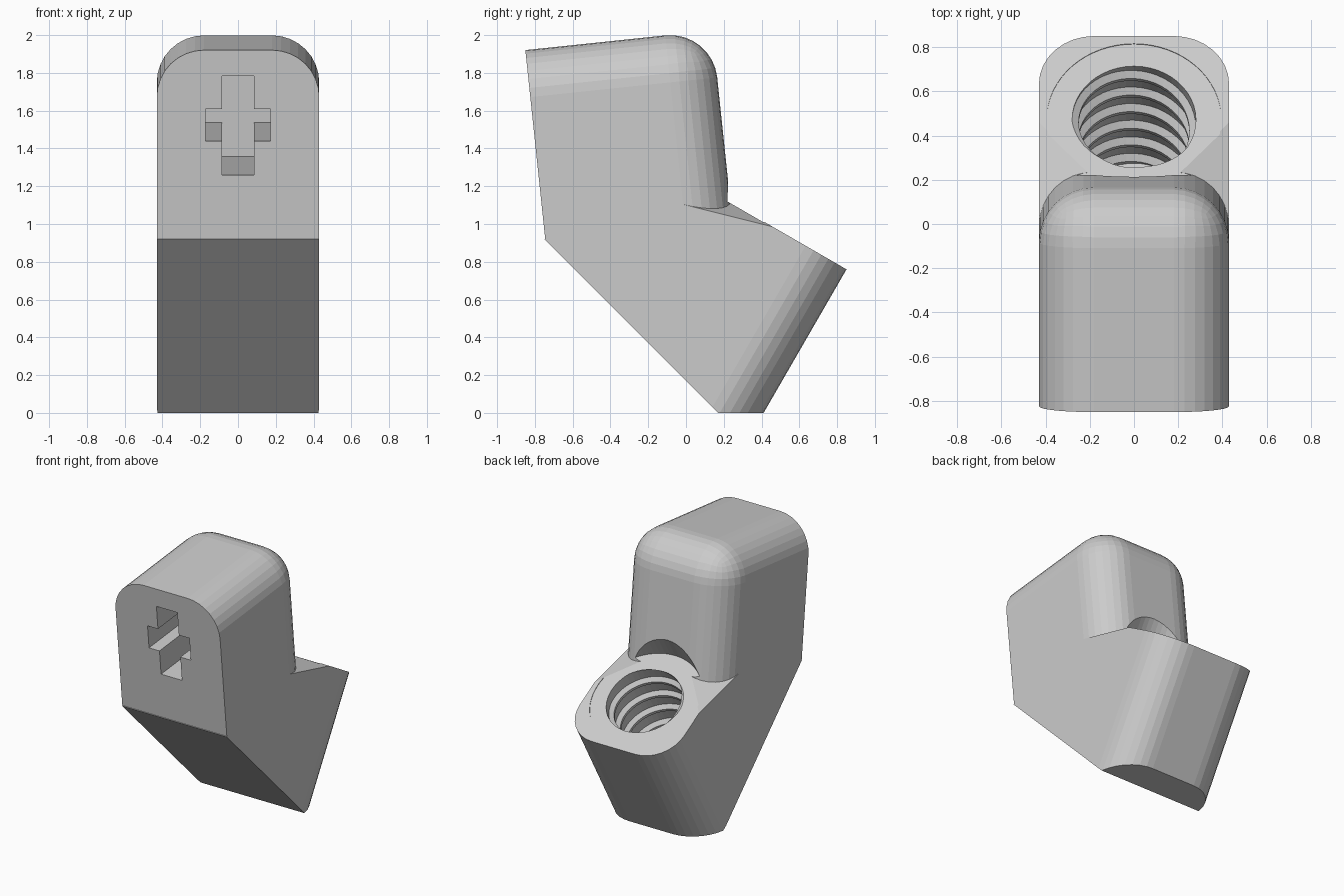
import bpy, bmesh, math
from mathutils import Matrix, Vector

if "Cube" in bpy.data.objects:
    bpy.data.objects.remove(bpy.data.objects["Cube"])

HALF_W, ROUND = 0.43, 0.25
UPPER = Matrix.Rotation(math.radians(6), 4, 'X')      # tilt of the upper block
LOWER = Matrix.Rotation(math.radians(-30), 4, 'X')    # tilt of the threaded foot
HOLE_V, TOP_W = -0.079, 1.083                         # hole centre in the foot's frame


def make_object(bm, name, frame):
    bmesh.ops.transform(bm, matrix=frame, verts=bm.verts)
    bmesh.ops.recalc_face_normals(bm, faces=bm.faces)
    mesh = bpy.data.meshes.new(name)
    bm.to_mesh(mesh)
    bm.free()
    obj = bpy.data.objects.new(name, mesh)
    bpy.context.collection.objects.link(obj)
    return obj


def box(lo, hi):
    bm = bmesh.new()
    bmesh.ops.create_cube(bm, size=1)
    for v in bm.verts:
        v.co = [lo[i] if v.co[i] < 0 else hi[i] for i in range(3)]
    return bm


def round_edges(bm, rule):
    edges = [e for e in bm.edges if rule(e, (e.verts[0].co + e.verts[1].co) / 2)]
    bmesh.ops.bevel(bm, geom=edges, offset=ROUND, offset_type='OFFSET',
                    segments=8, profile=0.5, affect='EDGES')


def slice_off(bm, point, normal):
    """Remove everything on the normal's side and cap the cut."""
    geom = bm.verts[:] + bm.edges[:] + bm.faces[:]
    bmesh.ops.bisect_plane(bm, geom=geom, dist=1e-6, plane_co=point,
                           plane_no=Vector(normal).normalized(), clear_outer=True)
    bmesh.ops.holes_fill(bm, edges=[e for e in bm.edges if e.is_boundary], sides=0)


def combine(target, tool, operation):
    tool.hide_render = True
    mod = target.modifiers.new(tool.name, 'BOOLEAN')
    mod.operation, mod.solver, mod.object = operation, 'EXACT', tool
    bpy.context.view_layer.objects.active = target
    bpy.ops.object.modifier_apply(modifier=mod.name)
    bpy.data.objects.remove(tool)


# Upper block: rounded top and back edges, flat front
bm = box((-HALF_W, -0.645, 0.994), (HALF_W, 0.35, 1.999))
round_edges(bm, lambda e, m: (m.z > 1.9 and (abs(m.x) > 0.4 or m.y > 0.3))
            or (m.y > 0.3 and abs(m.x) > 0.4))
body = make_object(bm, "bracket_body", UPPER)

# Foot: rounded back, sliced by ground, sloping front, upper limit and two shoulders
bm = box((-HALF_W, -1.4, -0.4), (HALF_W, 0.356, TOP_W))
round_edges(bm, lambda e, m: m.y > 0.3 and abs(m.x) > 0.4)
bmesh.ops.transform(bm, matrix=LOWER, verts=bm.verts)
slice_off(bm, (0, 0, 0), (0, 0, -1))
slice_off(bm, (0, 0.17, 0), (0, -1, -1))
slice_off(bm, (0, -0.75, 0.92), (0, -0.33, 0.95))
for s in (-1, 1):
    a = Vector((s * HALF_W, 0, 1.10))
    b = Vector((s * HALF_W, 0.46, 0.985))
    c = Vector((s * 0.18, 0.22, 1.124))
    n = (b - a).cross(c - a)
    slice_off(bm, a, n if n.z > 0 else -n)
foot = make_object(bm, "foot", Matrix.Identity(4))
combine(body, foot, 'UNION')

# Round clearance above the hole, biting into the upper block
bm = bmesh.new()
bmesh.ops.create_cone(bm, cap_ends=True, segments=64, radius1=0.395, radius2=0.395, depth=0.7,
                      matrix=Matrix.Translation((0, HOLE_V, TOP_W - 0.004 + 0.35)))
combine(body, make_object(bm, "clearance_cutter", LOWER), 'DIFFERENCE')

# Blind threaded hole: helical surface cut flat at both ends
PITCH, DEPTH, SIDES, TURNS = 0.15, 0.83, 48, 9
profile = [(0.0, 0.28), (0.6, 0.28), (0.72, 0.25), (0.86, 0.25)]
bm = bmesh.new()
rows = []
for turn in range(TURNS):
    for phase, radius in profile:
        row = []
        for j in range(SIDES):
            t = j / SIDES
            ang = t * math.tau
            row.append(bm.verts.new((radius * math.cos(ang), HOLE_V + radius * math.sin(ang),
                                     TOP_W - DEPTH - 0.3 + (turn + phase + t) * PITCH)))
        rows.append(row)
K = len(profile)
for i in range(len(rows) - 1):
    for j in range(SIDES):
        if j < SIDES - 1:
            quad = (rows[i][j], rows[i][j + 1], rows[i + 1][j + 1], rows[i + 1][j])
        elif i + 1 + K < len(rows):
            quad = (rows[i][j], rows[i + K][0], rows[i + 1 + K][0], rows[i + 1][j])
        else:
            continue
        bm.faces.new(quad)
bmesh.ops.triangulate(bm, faces=bm.faces)
geom = bm.verts[:] + bm.edges[:] + bm.faces[:]
bmesh.ops.bisect_plane(bm, geom=geom, dist=1e-6, plane_co=(0, 0, TOP_W + 0.01),
                       plane_no=(0, 0, 1), clear_outer=True)
slice_off(bm, (0, 0, TOP_W - DEPTH), (0, 0, -1))
combine(body, make_object(bm, "thread_cutter", LOWER), 'DIFFERENCE')

# Deep cross-shaped socket in the front
for half, low, high in ((0.086, 1.334, 1.862), (0.172, 1.515, 1.686)):
    bm = box((-half, -0.8, low), (half, 0.285, high))
    combine(body, make_object(bm, "socket_cutter", UPPER), 'DIFFERENCE')

# One plain grey
grey = bpy.data.materials.new("plain grey")
grey.diffuse_color = (0.6, 0.6, 0.6, 1)
grey.use_nodes = True
grey.node_tree.nodes["Principled BSDF"].inputs["Base Color"].default_value = grey.diffuse_color
body.data.materials.clear()
body.data.materials.append(grey)
for p in body.data.polygons:
    p.use_smooth = False
